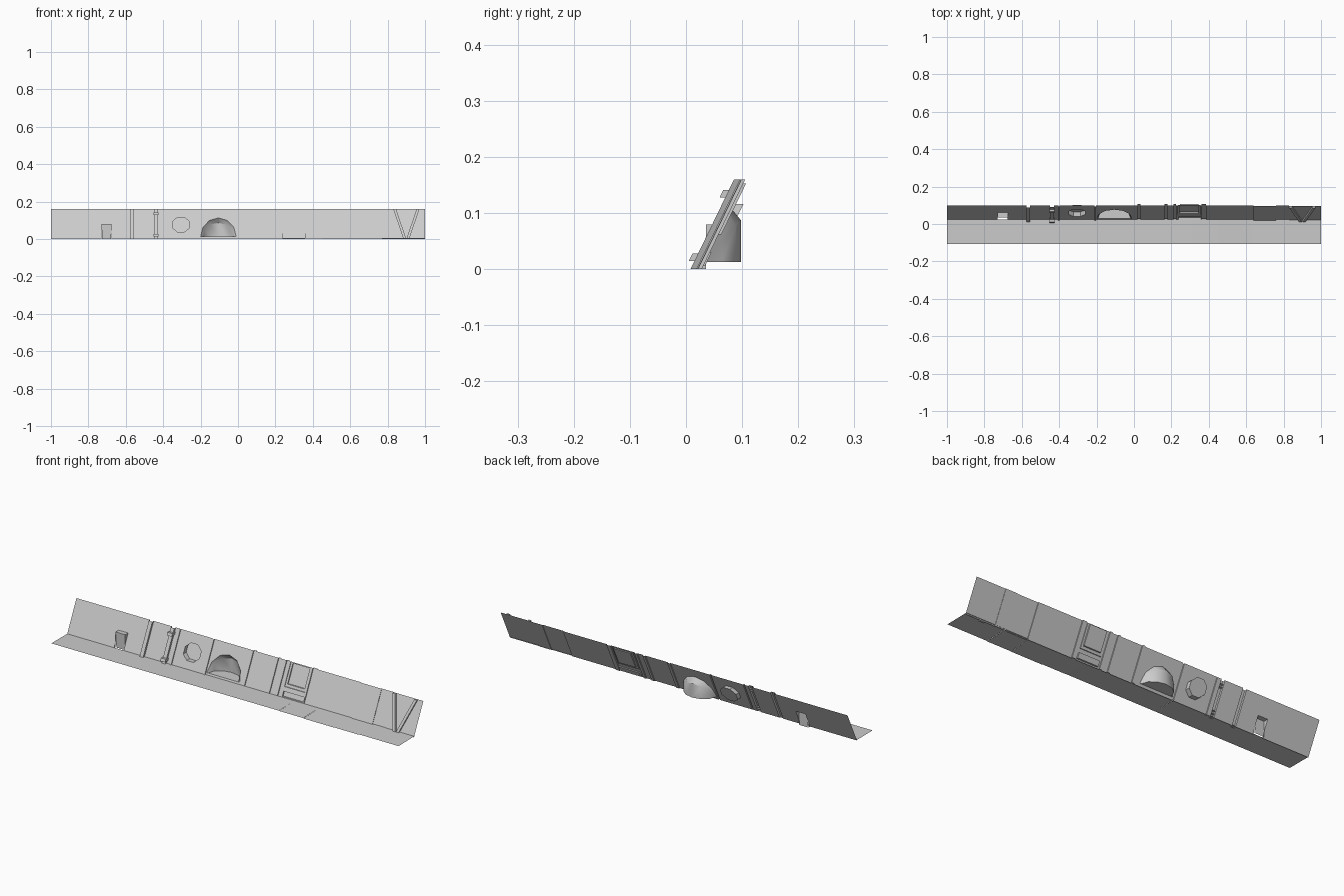
import bpy, bmesh, math

if "Cube" in bpy.data.objects:
    bpy.data.objects.remove(bpy.data.objects["Cube"])

TOP = 0.16


def P(x, z, d=0.0):
    # point on the leaning wall, pushed back by d along y
    return (x, 0.022 + 0.485 * z + d, z)


def finish(bm, name, smooth=False):
    bmesh.ops.remove_doubles(bm, verts=bm.verts, dist=0.00005)
    bmesh.ops.recalc_face_normals(bm, faces=bm.faces)
    # sheets face the front / up
    big = max(bm.faces, key=lambda f: f.calc_area())
    big.normal_update()
    if big.normal.z - big.normal.y < 0:
        bmesh.ops.reverse_faces(bm, faces=bm.faces)
    me = bpy.data.meshes.new(name)
    bm.to_mesh(me)
    bm.free()
    ob = bpy.data.objects.new(name, me)
    bpy.context.collection.objects.link(ob)
    if smooth:
        bpy.context.view_layer.objects.active = ob
        ob.select_set(True)
        bpy.ops.object.shade_smooth_by_angle(angle=math.radians(35))
        ob.select_set(False)
    return ob


def face(bm, pts):
    return bm.faces.new([bm.verts.new(p) for p in pts])


def loop(bm, pts):
    vs = [bm.verts.new(p) for p in pts]
    return [bm.edges.new((vs[i], vs[(i + 1) % len(vs)])) for i in range(len(vs))]


def rect(x0, x1, z0, z1):
    return [(x0, z0), (x1, z0), (x1, z1), (x0, z1)]


def plate(bm, x0, x1, d, holes):
    # wall bay with polygon openings
    edges = loop(bm, [P(x, z, d) for x, z in rect(x0, x1, 0, TOP)])
    for h in holes:
        edges += loop(bm, [P(x, z, d) for x, z in h])
    bmesh.ops.triangle_fill(bm, edges=edges, use_beauty=True)


def shifted(bm, shape, d0, d1):
    # polygon on the wall moved from d0 to d1, with side faces
    n = len(shape)
    face(bm, [P(x, z, d1) for x, z in shape])
    for i in range(n):
        a, b = shape[i], shape[(i + 1) % n]
        face(bm, [P(*a, d0), P(*b, d0), P(*b, d1), P(*a, d1)])


# plain wall strips with ribs (negative) and grooves (positive)
strips = [(-0.575, -0.555, -0.012), (-0.555, -0.448, 0), (-0.448, -0.428, -0.012),
          (-0.428, -0.405, 0), (-0.405, -0.398, -0.006)]
strips2 = [(0.02, 0.036, 0.006), (0.036, 0.163, 0), (0.163, 0.178, 0.006),
           (0.178, 0.21, 0), (0.21, 0.225, 0.006)]
strips3 = [(0.362, 0.385, 0.006), (0.385, 0.64, 0), (0.64, 0.76, -0.004),
           (0.76, 0.83, -0.001), (0.83, 1.0, -0.003)]


def wall_run(name, items, first=0, last=0):
    bm = bmesh.new()
    prev = first
    for x0, x1, d in items:
        if d != prev:
            face(bm, [P(x0, 0, prev), P(x0, 0, d), P(x0, TOP, d), P(x0, TOP, prev)])
        face(bm, [P(x0, 0, d), P(x1, 0, d), P(x1, TOP, d), P(x0, TOP, d)])
        prev = d
    x = items[-1][1]
    if prev != last:
        face(bm, [P(x, 0, prev), P(x, 0, last), P(x, TOP, last), P(x, TOP, prev)])
    finish(bm, name)


wall_run("ribbed_wall_left", strips)
wall_run("grooved_wall_middle", strips2)
wall_run("stepped_wall_right", strips3, last=-0.003)
wall_run("thin_rib", [(-0.212, -0.204, -0.006)])

# end wall with an upright hatch at its foot
bm = bmesh.new()
a, b, h, yf = -0.73, -0.675, 0.08, 0.036
zc = (yf - 0.022) / 0.485
for x0, x1, z0 in ((-1, a, 0), (a, b, h), (b, -0.575, 0)):
    face(bm, [P(x0, z0), P(x1, z0), P(x1, TOP), P(x0, TOP)])
finish(bm, "end_wall_left")
bm = bmesh.new()
face(bm, [(a + 0.004, yf, 0), (b - 0.004, yf, 0), (b, yf, h), (a, yf, h)])
face(bm, [(a, yf, h), (b, yf, h), P(b, h), P(a, h)])
for x in (a, b):
    face(bm, [P(x, zc), (x, yf, h), P(x, h)])
    face(bm, [P(x, zc), (x, yf, 0), P(x, 0)])
finish(bm, "foot_hatch")

# clamps on the second rib
bm = bmesh.new()
for z in (0.015, 0.128):
    shifted(bm, rect(-0.452, -0.424, z, z + 0.013), 0, -0.024)
finish(bm, "rib_clamps")

# bay with octagonal port
port = [(-0.305 + 0.05 * math.cos(math.pi * (i + 0.5) / 4),
         0.077 + 0.042 * math.sin(math.pi * (i + 0.5) / 4)) for i in range(8)]
bm = bmesh.new()
plate(bm, -0.398, -0.212, 0, [port])
shifted(bm, port, 0, 0.024)
finish(bm, "port_bay")

# bay with domed alcove
N, cx, zb = 6, -0.105, 0.013
ang = [math.pi * i / N for i in range(N + 1)]
mouth = [(cx - 0.095 * math.cos(t), zb + 0.1 * math.sin(t)) for t in ang]
plan = [(cx - 0.087 * math.cos(t), 0.03 + 0.068 * math.sin(t)) for t in ang]
high = [zb + 0.074 * math.sin(t) for t in ang]
bm = bmesh.new()
plate(bm, -0.204, 0.02, 0, [mouth])
finish(bm, "alcove_bay")
bm = bmesh.new()
for i in range(N):
    j = i + 1
    face(bm, [P(*mouth[i]), P(*mouth[j]), (*plan[j], high[j]), (*plan[i], high[i])])
    w = [(*plan[i], high[i]), (*plan[j], high[j]), (*plan[j], zb), (*plan[i], zb)]
    if i == 0:
        w.pop()
    if i == N - 1:
        w.pop(2)
    face(bm, w)
face(bm, [P(*mouth[0])] + [(*p, zb) for p in plan] + [P(*mouth[-1])])
finish(bm, "alcove", True)

# bay with a framed window recess and low vent recess
win, inner, vent = (rect(0.235, 0.355, 0.05, 0.158), rect(0.246, 0.344, 0.062, 0.153),
                    rect(0.237, 0.357, 0.006, 0.03))
bm = bmesh.new()
plate(bm, 0.225, 0.362, 0, [win, vent])
shifted(bm, vent, 0, 0.009)
for i in range(4):
    j = (i + 1) % 4
    face(bm, [P(*win[i]), P(*win[j]), P(*win[j], 0.004), P(*win[i], 0.004)])
    face(bm, [P(*win[i], 0.004), P(*win[j], 0.004), P(*inner[j], 0.004), P(*inner[i], 0.004)])
shifted(bm, inner, 0.004, 0.011)
finish(bm, "window_bay")

# V-shaped braces
for s, name in ((-1, "brace_left"), (1, "brace_right")):
    bm = bmesh.new()
    c = 0.9
    shifted(bm, [(c, 0), (c + s * 0.015, 0), (c + s * 0.07, TOP), (c + s * 0.055, TOP)],
            -0.003, -0.014)
    finish(bm, name)

# floor slabs, slightly uneven: start, end, front height, back height
bm = bmesh.new()
for x0, x1, zf, zk in ((-1, -0.21, 0.003, 0.003), (-0.21, 0.31, 0.003, 0.004),
                       (0.31, 0.45, 0.002, 0.004), (0.45, 0.63, 0.0, 0.004),
                       (0.63, 0.77, 0.001, 0.004), (0.77, 1, 0.003, 0.005)):
    face(bm, [(x0, -0.107, zf), (x1, -0.107, zf), P(x1, zk), P(x0, zk)])
finish(bm, "floor_slabs")
